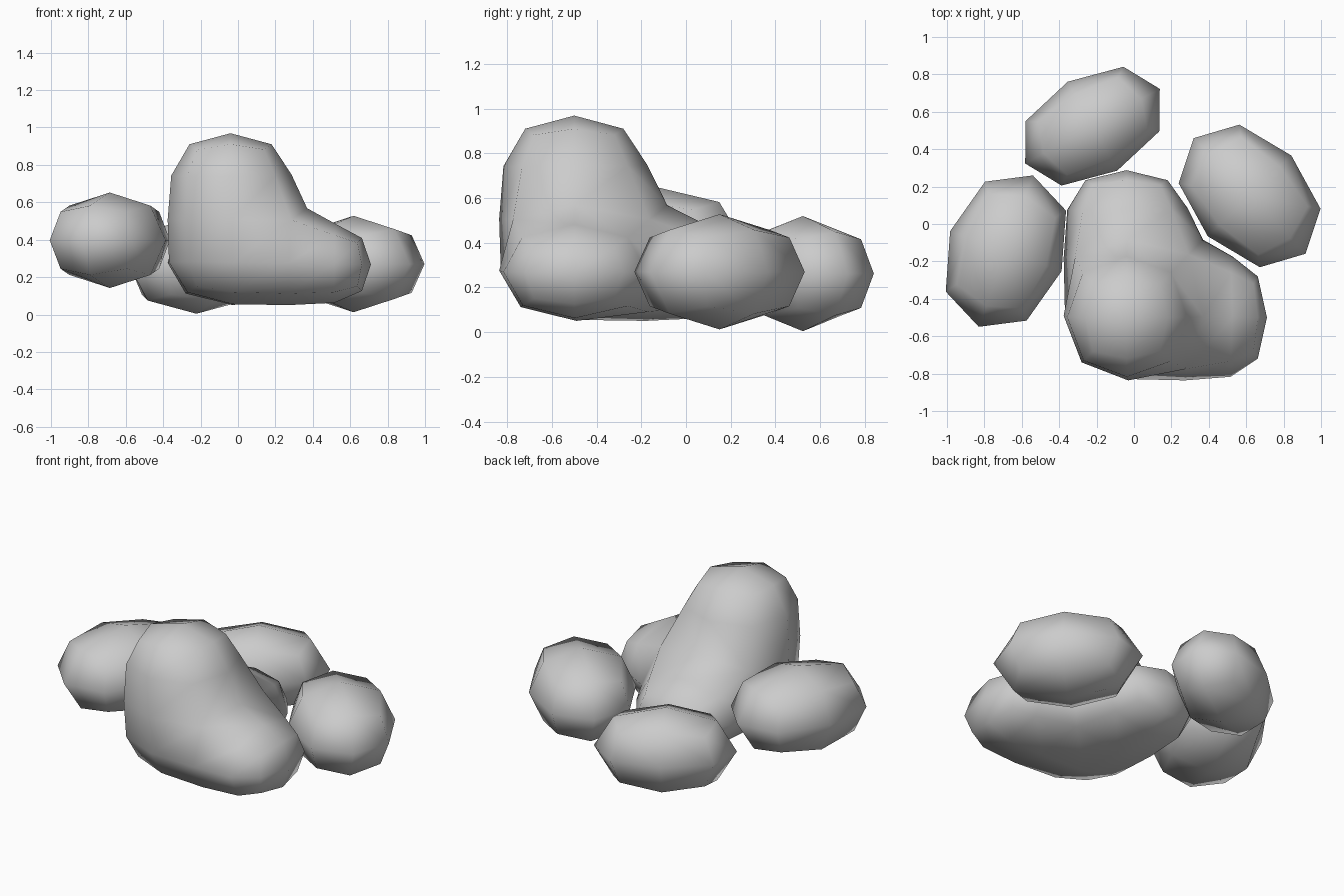
import bpy, bmesh
from math import radians
from mathutils import Vector

if "Cube" in bpy.data.objects:
    bpy.data.objects.remove(bpy.data.objects["Cube"])


def finish(bm, name, loc=(0, 0, 0), angle=0):
    """Turn a coarse cage into a rounded, smooth-shaded boulder."""
    bmesh.ops.recalc_face_normals(bm, faces=bm.faces)
    for f in bm.faces:
        f.smooth = True
    mesh = bpy.data.meshes.new(name)
    bm.to_mesh(mesh)
    bm.free()
    ob = bpy.data.objects.new(name, mesh)
    ob.location = loc
    ob.rotation_euler.z = radians(angle)
    bpy.context.collection.objects.link(ob)
    sub = ob.modifiers.new("round", 'SUBSURF')
    sub.levels = sub.render_levels = 1
    return ob


def small_rock(name, loc, half, angle):
    bm = bmesh.new()
    bmesh.ops.create_cube(bm, size=2)
    bmesh.ops.scale(bm, vec=half, verts=bm.verts)
    finish(bm, name, loc, angle)


# Large rock: a corner block with one arm along each of +x, +y and +z
planes = ((-0.40, 0.32, 0.745), (-0.86, -0.14, 0.325), (0.035, 0.50, 1.01))
cells = {(0, 0, 0), (1, 0, 0), (0, 1, 0), (0, 0, 1)}
bm = bmesh.new()
verts = {}


def vert(key):
    if key not in verts:
        verts[key] = bm.verts.new(Vector(planes[i][key[i]] for i in range(3)))
    return verts[key]


for cell in sorted(cells):
    for axis in range(3):
        for side in (0, 1):
            near = list(cell)
            near[axis] += 2 * side - 1
            if tuple(near) in cells:
                continue  # shared inner face
            corners = []
            for u, v in ((0, 0), (1, 0), (1, 1), (0, 1)):
                k = list(cell)
                k[axis] += side
                k[(axis + 1) % 3] += u
                k[(axis + 2) % 3] += v
                corners.append(vert(tuple(k)))
            bm.faces.new(corners)
finish(bm, "large_rock")

# Small rocks lying around it
small_rock("left_rock", (-0.685, -0.145, 0.397), (0.512, 0.377, 0.304), 70.3)
small_rock("back_rock", (-0.222, 0.523, 0.262), (0.490, 0.324, 0.307), 29)
small_rock("right_rock", (0.618, 0.15, 0.27), (0.512, 0.370, 0.307), 134)
